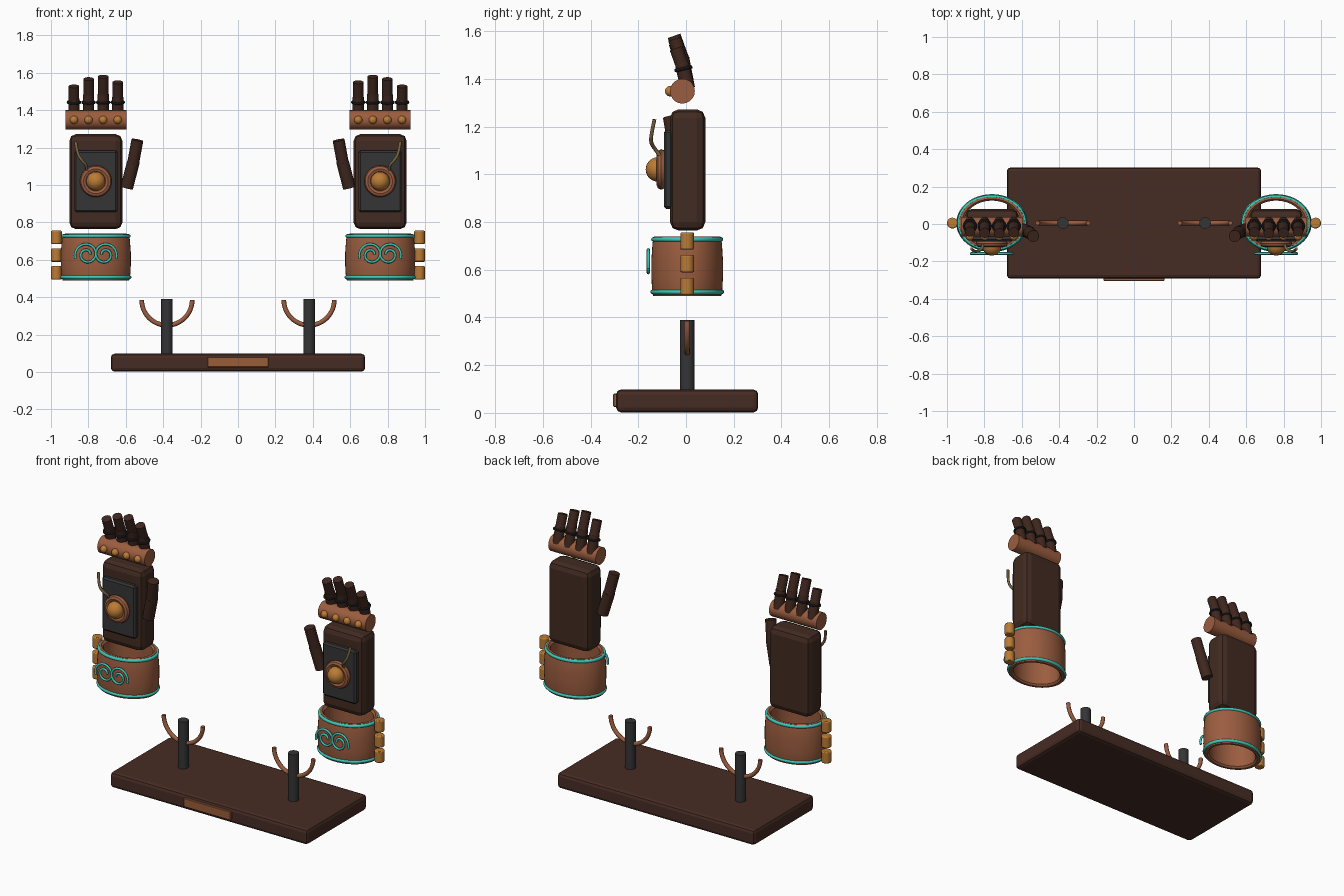
import bpy, bmesh
from math import pi, sin, cos, radians
from mathutils import Vector

cube = bpy.data.objects.get("Cube")
if cube:
    bpy.data.objects.remove(cube, do_unlink=True)


def material(name, r, g, b):
    m = bpy.data.materials.new(name)
    m.use_nodes = True
    m.diffuse_color = (r, g, b, 1)
    bsdf = next(n for n in m.node_tree.nodes if n.type == 'BSDF_PRINCIPLED')
    bsdf.inputs["Base Color"].default_value = (r, g, b, 1)
    bsdf.inputs["Roughness"].default_value = 0.6
    return m


WOOD = material("dark wood", 0.062, 0.025, 0.017)
LEATHER = material("brown leather", 0.054, 0.024, 0.015)
FINGER = material("finger leather", 0.05, 0.02, 0.013)
COPPER = material("copper", 0.33, 0.11, 0.05)
PLAQUE = material("plaque copper", 0.32, 0.11, 0.04)
GOLD = material("gold", 0.5, 0.2, 0.035)
TEAL = material("turquoise", 0.05, 0.58, 0.48)
IRON = material("dark iron", 0.035, 0.035, 0.037)
BLACK = material("black band", 0.017, 0.017, 0.019)
BRASS = material("dull brass", 0.2, 0.13, 0.055)

CY = 0.005  # depth centre of the stand and gauntlets


def finish(name, mat, smooth=True):
    ob = bpy.context.object
    ob.name = name
    ob.data.materials.append(mat)
    if smooth:
        bpy.ops.object.shade_smooth_by_angle(angle=radians(40))
    return ob


def box(name, mat, loc, size, bevel, segments=1):
    bpy.ops.mesh.primitive_cube_add(size=1, location=loc)
    ob = bpy.context.object
    ob.scale = size
    bpy.ops.object.transform_apply(location=False, rotation=False, scale=True)
    mod = ob.modifiers.new("edges", 'BEVEL')
    mod.width = bevel
    mod.segments = segments
    return finish(name, mat, False)


def rod(name, mat, a, b, radius, bevel=0.0):
    a, b = Vector(a), Vector(b)
    bpy.ops.mesh.primitive_cylinder_add(vertices=20, radius=radius, depth=(b - a).length,
                                        location=(a + b) / 2)
    ob = bpy.context.object
    ob.rotation_euler = (b - a).to_track_quat('Z', 'Y').to_euler()
    ob = finish(name, mat)
    if bevel:
        mod = ob.modifiers.new("edges", 'BEVEL')
        mod.width = bevel
        mod.segments = 2
        mod.limit_method = 'ANGLE'
    return ob


def ball(name, mat, loc, radius):
    bpy.ops.mesh.primitive_uv_sphere_add(segments=20, ring_count=12, radius=radius, location=loc)
    return finish(name, mat)


def ring(name, mat, loc, axis, major, minor):
    bpy.ops.mesh.primitive_torus_add(major_radius=major, minor_radius=minor, location=loc,
                                     major_segments=28, minor_segments=8)
    bpy.context.object.rotation_euler = Vector(axis).to_track_quat('Z', 'Y').to_euler()
    return finish(name, mat)


def tube(name, mat, points, radius, closed=False, smooth_path=False):
    cu = bpy.data.curves.new(name, 'CURVE')
    cu.dimensions = '3D'
    cu.bevel_depth = radius
    cu.bevel_resolution = 2
    cu.use_fill_caps = True
    sp = cu.splines.new('NURBS' if smooth_path else 'POLY')
    sp.points.add(len(points) - 1)
    for p, co in zip(sp.points, points):
        p.co = (*co, 1)
    sp.use_cyclic_u = closed
    if smooth_path:
        sp.order_u = 3
        sp.use_endpoint_u = True
    cu.materials.append(mat)
    ob = bpy.data.objects.new(name, cu)
    bpy.context.collection.objects.link(ob)
    return ob


def oval(cx, z, scale, n=48):
    return [(cx + 0.187 * scale * cos(2 * pi * i / n),
             CY + 0.15 * scale * sin(2 * pi * i / n), z) for i in range(n)]


def cuff(name, mat, cx):
    # closed wall section (scale, height) swept around an oval
    section = [(0.95, 0.49), (0.98, 0.51), (1, 0.57), (1, 0.64), (0.97, 0.71),
               (0.93, 0.738), (0.86, 0.74), (0.8, 0.73), (0.8, 0.5), (0.86, 0.49)]
    bm = bmesh.new()
    loops = [[bm.verts.new(p) for p in oval(cx, z, s)] for s, z in section]
    for k, a in enumerate(loops):
        b = loops[(k + 1) % len(loops)]
        for i in range(len(a)):
            j = (i + 1) % len(a)
            bm.faces.new((a[i], a[j], b[j], b[i]))
    bmesh.ops.recalc_face_normals(bm, faces=bm.faces)
    me = bpy.data.meshes.new(name)
    bm.to_mesh(me)
    bm.free()
    ob = bpy.data.objects.new(name, me)
    bpy.context.collection.objects.link(ob)
    bpy.ops.object.select_all(action='DESELECT')
    ob.select_set(True)
    bpy.context.view_layer.objects.active = ob
    finish(name, mat)


# Display stand
box("base", WOOD, (0, CY, 0.05), (1.36, 0.595, 0.096), 0.02, 2)
box("base_plaque", PLAQUE, (0, -0.293, 0.053), (0.325, 0.024, 0.055), 0.003)


def stand_arm(side, s):
    x = s * 0.38
    rod(side + "_post", IRON, (x, CY, 0.08), (x, CY, 0.39), 0.031)
    arc = [(x + 0.135 * cos(pi + pi * i / 24), CY, 0.385 + 0.135 * sin(pi + pi * i / 24))
           for i in range(25)]
    tube(side + "_cradle", COPPER, arc, 0.0125)


def gauntlet(side, s):
    cx = s * 0.76

    def at(out, y, z):  # offset away from the middle of the model
        return (cx + s * out, y, z)

    # Cuff with trims, hinge and scrollwork
    cuff(side + "_cuff", COPPER, cx)
    tube(side + "_cuff_trim_top", TEAL, oval(cx, 0.727, 0.94), 0.01, True)
    tube(side + "_cuff_trim_bottom", TEAL, oval(cx, 0.507, 0.965), 0.01, True)
    for i in range(3):
        z = 0.53 + 0.095 * i
        rod(f"{side}_hinge_{i + 1}", GOLD, at(0.211, CY, z - 0.036), at(0.211, CY, z + 0.036),
            0.029, 0.006)
    for d in (-1, 1):
        curl = []
        for i in range(37):
            t = i / 36
            a = radians(-20 + 560 * t)
            r = 0.065 - 0.048 * t
            curl.append((cx + d * (0.048 + r * cos(a)), -0.158, 0.628 + r * sin(a)))
        tube(f"{side}_scroll_{'outer' if d == s else 'inner'}", TEAL, curl, 0.007)

    # Hand block, front plate, ring, dome and wire
    box(side + "_palm", LEATHER, (cx, 0.007, 1.018), (0.284, 0.148, 0.508), 0.036, 2)
    box(side + "_hand_plate", IRON, (cx, -0.074, 1.02), (0.23, 0.038, 0.33), 0.01)
    ring(side + "_dome_ring", COPPER, (cx, -0.104, 1.02), (0, 1, 0), 0.066, 0.019)
    ball(side + "_dome", GOLD, (cx, -0.118, 1.02), 0.051)
    tube(side + "_wire", BRASS, [at(0.05, -0.105, 1.07), at(0.045, -0.125, 1.1),
                                 at(0.075, -0.148, 1.13), at(0.1, -0.145, 1.17),
                                 at(0.108, -0.132, 1.23)], 0.008, smooth_path=True)

    # Thumb
    joint = at(-0.2, -0.045, 1.12)
    rod(side + "_thumb_lower", FINGER, at(-0.165, -0.03, 0.985), joint, 0.034)
    ball(side + "_thumb_joint", FINGER, joint, 0.033)
    rod(side + "_thumb_upper", FINGER, joint, at(-0.222, -0.065, 1.24), 0.032)

    # Knuckle bar with rivets and fingers
    rod(side + "_knuckle_bar", COPPER, at(-0.163, -0.015, 1.348), at(0.163, -0.015, 1.348), 0.052)
    for i, tip in enumerate((1.55, 1.58, 1.567, 1.528)):
        out = -0.117 + 0.078 * i
        n = i + 1
        ball(f"{side}_rivet_{n}", GOLD, at(out, -0.066, 1.348), 0.022)
        mid_z = 1.37 + 0.55 * (tip - 1.37)
        base, mid = at(out, 0.008, 1.36), at(out, -0.016, mid_z)
        rod(f"{side}_finger_{n}_lower", FINGER, base, mid, 0.03)
        ball(f"{side}_finger_{n}_joint", FINGER, mid, 0.029)
        rod(f"{side}_finger_{n}_upper", FINGER, mid, at(out, -0.016 - 0.36 * (tip - mid_z), tip),
            0.028)
        ring(f"{side}_finger_{n}_band", BLACK, at(out, -0.011, 1.442),
             Vector(mid) - Vector(base), 0.032, 0.007)


for side, s in (("left", 1), ("right", -1)):
    stand_arm(side, s)
    gauntlet(side, s)
